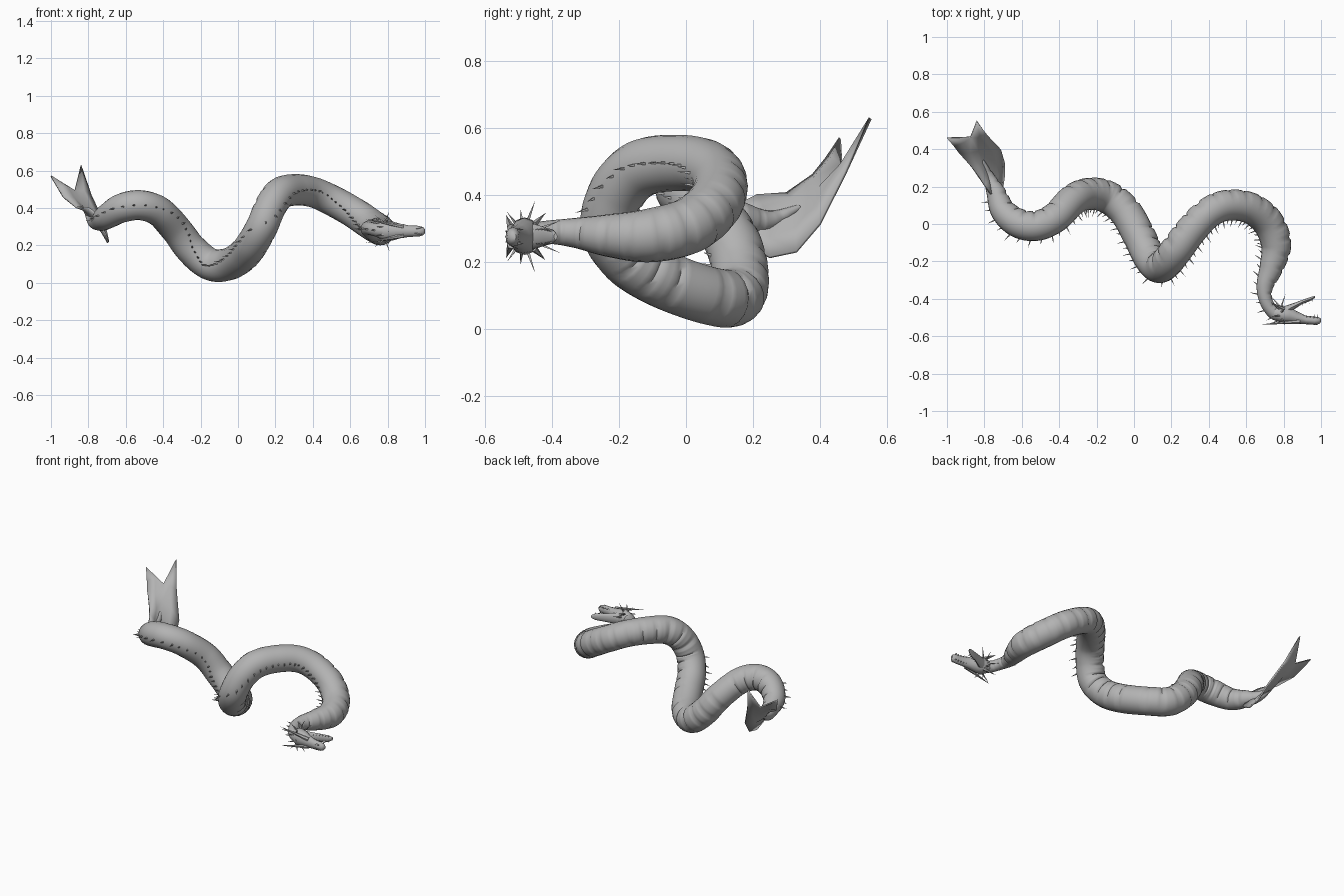
import bpy, bmesh, math
from mathutils import Vector

if "Cube" in bpy.data.objects:
    bpy.data.objects.remove(bpy.data.objects["Cube"])

GREY = bpy.data.materials.new("scale grey")
GREY.use_nodes = True
GREY.diffuse_color = (0.45, 0.45, 0.45, 1)
GREY.node_tree.nodes["Principled BSDF"].inputs["Base Color"].default_value = (0.45, 0.45, 0.45, 1)
UP = Vector((0, 0, 1))


def finish(name, bm, angle=50):
    bmesh.ops.recalc_face_normals(bm, faces=bm.faces)
    mesh = bpy.data.meshes.new(name)
    bm.to_mesh(mesh)
    bm.free()
    mesh.materials.append(GREY)
    ob = bpy.data.objects.new(name, mesh)
    bpy.context.collection.objects.link(ob)
    bpy.ops.object.select_all(action='DESELECT')
    ob.select_set(True)
    bpy.context.view_layer.objects.active = ob
    bpy.ops.object.shade_smooth_by_angle(angle=math.radians(angle))
    return ob


def loft(bm, rings):
    """Skin a list of closed point rings and cap both ends."""
    rows = [[bm.verts.new(p) for p in ring] for ring in rings]
    n = len(rows[0])
    for a, b in zip(rows, rows[1:]):
        for i in range(n):
            j = (i + 1) % n
            bm.faces.new((a[i], a[j], b[j], b[i]))
    bm.faces.new(rows[0])
    bm.faces.new(rows[-1])


def spike(bm, base, tip, radius, sides=4):
    """Thin pointed cone from base to tip."""
    base, tip = Vector(base), Vector(tip)
    axis = (tip - base).normalized()
    u = axis.orthogonal().normalized()
    v = axis.cross(u)
    ring = [bm.verts.new(base + radius * (u * math.cos(a) + v * math.sin(a)))
            for a in (2 * math.pi * i / sides for i in range(sides))]
    top = bm.verts.new(tip)
    for i in range(sides):
        bm.faces.new((ring[i], ring[(i + 1) % sides], top))
    bm.faces.new(ring)


def spline(points, steps):
    """Catmull-Rom samples through points of (x, y, z, radius)."""
    p = [Vector(q) for q in points]
    p = [2 * p[0] - p[1]] + p + [2 * p[-1] - p[-2]]
    out = []
    for a, b, c, d in zip(p, p[1:], p[2:], p[3:]):
        for k in range(steps):
            t = k / steps
            out.append(0.5 * (2 * b + (c - a) * t + (2 * a - 5 * b + 4 * c - d) * t * t
                              + (3 * b - a - 3 * c + d) * t ** 3))
    return out + [p[-2]]


# Coiling body from tail to head
path = [(-.81, .34, .365, .008), (-.775, .25, .325, .03), (-.735, .16, .33, .053),
        (-.70, .07, .355, .067),
        (-.62, .005, .40, .078), (-.52, -.01, .415, .08), (-.42, .035, .38, .081),
        (-.33, .125, .285, .083), (-.25, .16, .18, .085), (-.15, .147, .10, .087),
        (-.05, .07, .10, .087), (.03, -.07, .15, .087), (.08, -.175, .215, .086),
        (.13, -.23, .305, .085), (.175, -.205, .41, .085), (.23, -.135, .48, .086),
        (.31, -.03, .497, .084), (.40, .06, .485, .082), (.50, .10, .442, .082),
        (.62, .085, .375, .083), (.715, .01, .31, .084), (.76, -.11, .28, .08),
        (.735, -.23, .28, .064), (.70, -.33, .288, .045), (.705, -.41, .29, .035),
        (.745, -.47, .282, .036), (.80, -.49, .278, .04)]
samples = spline(path, 10)
bm = bmesh.new()
fins = bmesh.new()
rings = []
travel = since_spike = spikes = 0
SIDES = 20
for i, s in enumerate(samples):
    pos, r = s.xyz, s.w
    tangent = (samples[min(i + 1, len(samples) - 1)].xyz - samples[max(i - 1, 0)].xyz).normalized()
    dorsal = tangent.cross(UP).normalized()
    side = dorsal.cross(tangent)
    step = (pos - samples[i - 1].xyz).length if i else 0
    travel += step
    since_spike += step
    # overlapping belly plates: each swells, then drops into a narrow crease
    plate = (travel / 0.075) % 1
    swell = 0.01 if plate < 0.82 else -0.1
    ring = []
    for k in range(SIDES):
        a = 2 * math.pi * k / SIDES
        belly = min(1, max(0, -0.6 - 2 * math.cos(a)))
        rr = r * (1 + belly * swell)
        ring.append(pos + rr * (dorsal * math.cos(a) + side * math.sin(a)))
    rings.append(ring)
    # backward-leaning dorsal spikes
    if since_spike > 0.036 and 22 < i < len(samples) - 6:
        since_spike = 0
        spikes += 1
        size = 0.022 + 0.018 * (spikes % 2)
        spike(fins, pos + dorsal * r * 0.95, pos + dorsal * (r + size) - tangent * 0.012, 0.006)
loft(bm, rings)
finish("body", bm, 60)
finish("dorsal_spikes", fins, 30)

# Forked tail fin: rows of left edge, middle, right edge
tail_rows = [((-.765, .16, .375), (-.745, .18, .32), (-.705, .18, .255)),
             ((-.80, .21, .40), (-.77, .25, .325), (-.695, .25, .215)),
             ((-.865, .30, .405), (-.80, .33, .36), (-.695, .33, .232)),
             ((-.935, .38, .46), (-.83, .39, .425), (-.715, .40, .315)),
             ((-.965, .42, .51), (-.87, .46, .50), (-.785, .475, .465))]
tips = ((-1.0, .46, .57), (-.84, .55, .63))
bm = bmesh.new()
grid = []
for n, row in enumerate(tail_rows):
    l, m, r = (Vector(p) for p in row)
    normal = (r - l).cross(m - Vector((-.74, .05, .25))).normalized()
    pleat = normal * 0.005 * min(n, 2)
    grid.append([bm.verts.new(p) for p in (l, (l + m) / 2 + pleat, m - pleat, (m + r) / 2 + pleat, r)])
for a, b in zip(grid, grid[1:]):
    for k in range(4):
        bm.faces.new((a[k], a[k + 1], b[k + 1], b[k]))
for t, k in zip(tips, (0, 2)):
    point = bm.verts.new(t)
    for j in (k, k + 1):
        bm.faces.new((grid[-1][j], grid[-1][j + 1], point))
tail = finish("tail_fin", bm, 40)
thick = tail.modifiers.new("thickness", 'SOLIDIFY')
thick.thickness = 0.01
thick.offset = 0


def head_part(name, stations):
    """Loft ellipses along x from (x, y, z, y radius, z radius)."""
    part = bmesh.new()
    loft(part, [[(x, y + ry * math.cos(a), z + rz * math.sin(a))
                 for a in (2 * math.pi * k / 12 for k in range(12))]
                for x, y, z, ry, rz in stations])
    return finish(name, part, 45)


# Head lies on its side, crown toward -y, jaw opening toward +y
head_part("skull", [(.74, -.475, .28, .032, .034), (.785, -.482, .278, .047, .056),
                    (.83, -.487, .277, .045, .05), (.87, -.50, .277, .034, .038),
                    (.92, -.513, .276, .023, .03), (.965, -.517, .276, .022, .029),
                    (.99, -.517, .276, .018, .022), (1.0, -.515, .276, .008, .01)])
head_part("lower_jaw", [(.80, -.47, .277, .03, .042), (.85, -.442, .277, .018, .034),
                        (.90, -.417, .277, .011, .026), (.945, -.40, .277, .01, .022),
                        (.968, -.389, .277, .005, .01)])

# Brows, nostrils and cheek horns mirrored across the head
horns = bmesh.new()
teeth = bmesh.new()
for m in (-1, 1):
    z = 0.277
    spike(horns, (.885, -.522, z + m * .024), (.68, -.537, z + m * .064), .013, 6)
    spike(horns, (.80, -.455, z + m * .035), (.735, -.42, z + m * .07), .011, 6)
    spike(horns, (.945, -.53, z + m * .012), (.985, -.54, z + m * .018), .007, 5)
    for k in range(6):
        x = .885 + k * .019
        spike(teeth, (x, -.502, z + m * (.024 - k * .001)), (x + .003, -.483, z + m * .021), .004)
        x = .865 + k * .017
        y = -.432 + k * .0065
        spike(teeth, (x, y, z + m * (.026 - k * .002)), (x + .004, y - .018, z + m * .02), .004)
finish("head_horns", horns, 40)
finish("teeth", teeth, 30)

# Collar of long spikes around the back of the head
collar = bmesh.new()
for k in range(14):
    a = 2 * math.pi * k / 14
    cy, cz = math.cos(a), math.sin(a)
    reach = (0.112 if k % 2 else 0.09) * (1 - 0.4 * max(0, -cy) ** 2)
    spike(collar, (.785, -.482 + .036 * cy, .278 + .042 * cz),
          (.73 + .08 * (k % 2), -.475 + reach * cy, .276 + reach * cz), .007)
finish("collar_spikes", collar, 30)
